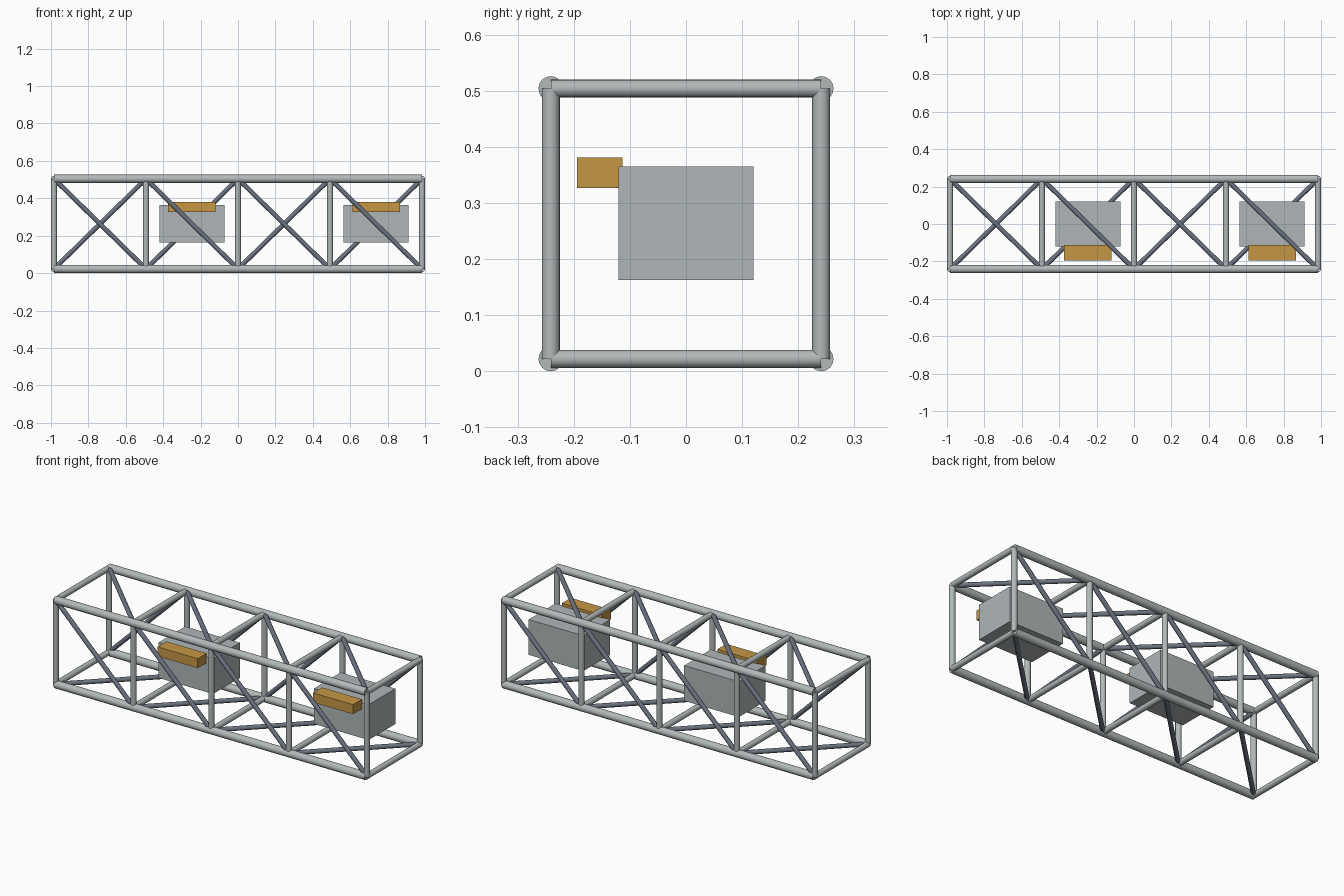
import bpy
from mathutils import Vector

cube = bpy.data.objects.get("Cube")
if cube:
    bpy.data.objects.remove(cube, do_unlink=True)


def material(name, rgb):
    m = bpy.data.materials.new(name)
    m.use_nodes = True
    m.diffuse_color = (*rgb, 1)
    m.node_tree.nodes["Principled BSDF"].inputs["Base Color"].default_value = (*rgb, 1)
    return m


tube_grey = material("light grey tube", (0.45, 0.49, 0.49))
brace_grey = material("slate brace", (0.15, 0.175, 0.22))
case_grey = material("grey case", (0.43, 0.47, 0.48))
amber = material("amber panel", (0.56, 0.31, 0.06))


def tube(name, a, b, radius, mat):
    a, b = Vector(a), Vector(b)
    d = b - a
    bpy.ops.mesh.primitive_cylinder_add(vertices=16, radius=radius, depth=d.length,
                                        location=(a + b) / 2,
                                        rotation=d.to_track_quat('Z', 'Y').to_euler())
    ob = bpy.context.object
    ob.name = name
    ob.data.materials.append(mat)
    bpy.ops.object.shade_smooth_by_angle()


def box(name, center, size, mat):
    bpy.ops.mesh.primitive_cube_add(size=1, location=center)
    ob = bpy.context.object
    ob.name = name
    ob.scale = size
    bpy.ops.object.transform_apply(location=False, rotation=False, scale=True)
    ob.data.materials.append(mat)


HALF = 0.241            # half the width of the square section
LOW = 0.022             # centre height of the lower rails
HIGH = LOW + 2 * HALF
END = 0.984
BAY = END / 2
stations = [-END + i * BAY for i in range(5)]

# Four long rails
for y in (-HALF, HALF):
    for z in (LOW, HIGH):
        tube("long_rail", (-END, y, z), (END, y, z), LOW, tube_grey)

# Square frames
for x in stations:
    for s in (-HALF, HALF):
        tube("frame_post", (x, s, LOW), (x, s, HIGH), 0.016, tube_grey)
    for z in (LOW, HIGH):
        tube("frame_crossbar", (x, -HALF, z), (x, HALF, z), 0.016, tube_grey)

# One diagonal brace per bay on each side, opposite sides crossing
for x0, x1 in zip(stations, stations[1:]):
    tube("front_brace", (x0, -HALF, HIGH), (x1, -HALF, LOW), 0.0125, brace_grey)
    tube("back_brace", (x0, HALF, LOW), (x1, HALF, HIGH), 0.0125, brace_grey)
    tube("top_brace", (x0, HALF, HIGH), (x1, -HALF, HIGH), 0.0125, brace_grey)
    tube("bottom_brace", (x0, -HALF, LOW), (x1, HALF, LOW), 0.0125, brace_grey)

# Equipment cases with amber panels in the second and fourth bays
for x in (-BAY / 2, BAY * 1.5):
    box("equipment_case", (x, 0, 0.264), (0.346, 0.241, 0.202), case_grey)
    box("amber_panel", (x, -0.154, 0.354), (0.254, 0.081, 0.054), amber)
